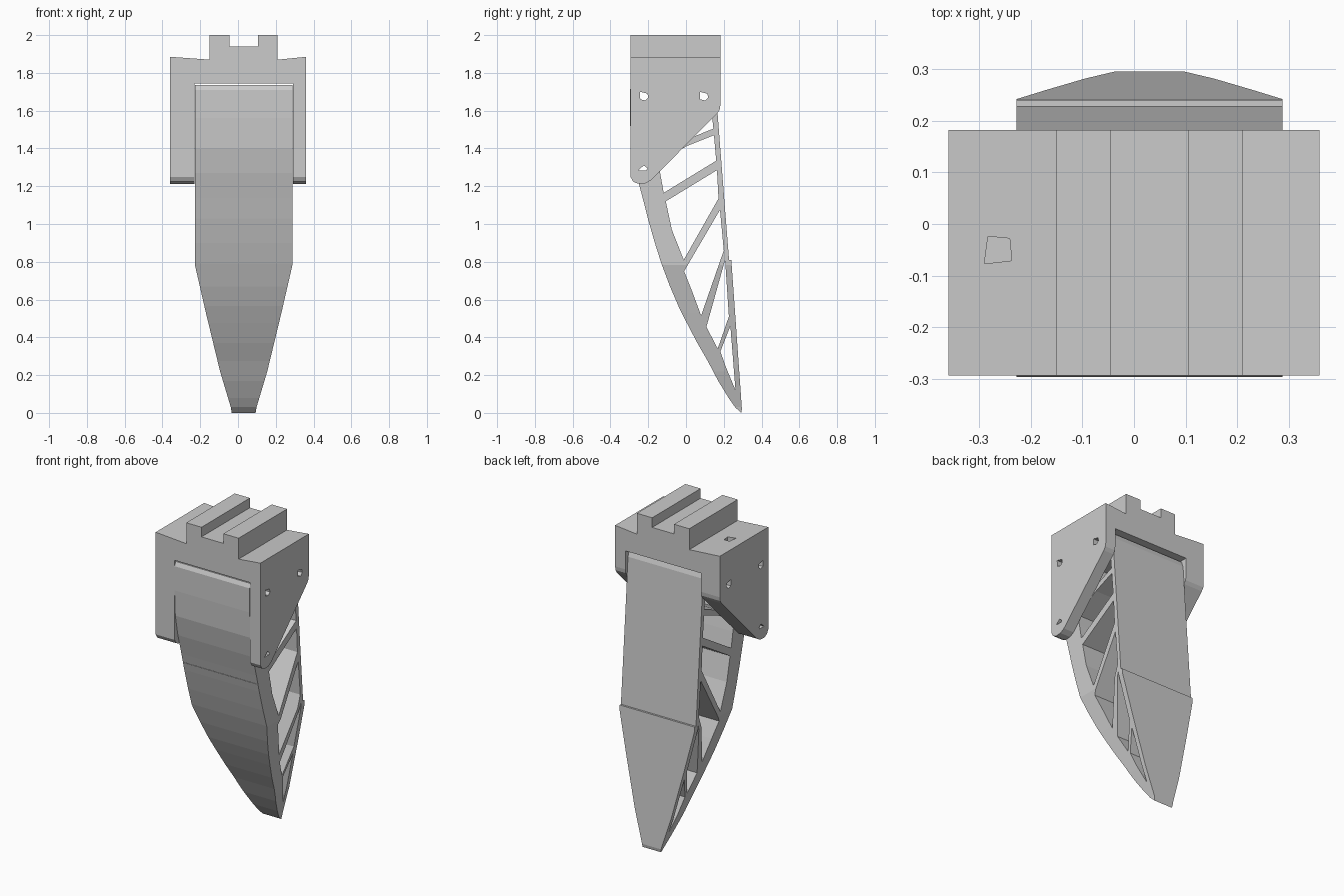
import bpy, bmesh

CX = 0.03  # centre of the finger and rails in x


def prism(name, pts, lo, hi, axis):
    """Extrude a 2D profile along x (y,z points), y (x,z points) or z (x,y points)."""
    bm = bmesh.new()

    def place(p, d):
        return {'x': (d, p[0], p[1]), 'y': (p[0], d, p[1]), 'z': (p[0], p[1], d)}[axis]

    a = [bm.verts.new(place(p, lo)) for p in pts]
    b = [bm.verts.new(place(p, hi)) for p in pts]
    bm.faces.new(a)
    bm.faces.new(b)
    n = len(pts)
    for i in range(n):
        j = (i + 1) % n
        bm.faces.new((a[i], a[j], b[j], b[i]))
    bmesh.ops.recalc_face_normals(bm, faces=bm.faces[:])
    me = bpy.data.meshes.new(name)
    bm.to_mesh(me)
    bm.free()
    ob = bpy.data.objects.new(name, me)
    bpy.context.collection.objects.link(ob)
    return ob


def boolean(ob, cutter, op='DIFFERENCE'):
    mod = ob.modifiers.new("cut", 'BOOLEAN')
    mod.operation, mod.solver, mod.object = op, 'EXACT', cutter
    dg = bpy.context.evaluated_depsgraph_get()
    me = bpy.data.meshes.new_from_object(ob.evaluated_get(dg))
    ob.modifiers.clear()
    ob.data = me
    bpy.data.objects.remove(cutter)


# Finger: side profile with curved front and straight back
finger = prism("finger", [
    (-0.285, 1.735), (-0.297, 1.71), (-0.297, 1.56), (-0.29, 1.40), (-0.265, 1.27),
    (-0.23, 1.14), (-0.202, 1.03), (-0.165, 0.90), (-0.13, 0.79), (-0.085, 0.67),
    (-0.04, 0.565), (0.005, 0.475), (0.06, 0.37), (0.115, 0.275), (0.17, 0.17),
    (0.225, 0.08), (0.26, 0.03), (0.292, 0.0), (0.296, 0.02),
    (0.24, 0.81), (0.228, 0.81), (0.205, 1.10), (0.166, 1.60), (0.158, 1.70),
    (0.145, 1.735)], CX - 0.258, CX + 0.258, 'x')

# Windows between the slanted ribs
windows = [
    [(-0.175, 1.70), (-0.17, 1.45), (-0.155, 1.37), (0.01, 1.45), (0.145, 1.505),
     (0.125, 1.70)],
    [(-0.15, 1.33), (-0.135, 1.26), (-0.118, 1.165), (0.16, 1.335), (0.148, 1.47),
     (0.01, 1.415)],
    [(-0.107, 1.12), (-0.075, 0.97), (-0.012, 0.81), (0.172, 1.135), (0.164, 1.285)],
    [(-0.01, 0.75), (0.03, 0.65), (0.08, 0.515), (0.2, 0.86), (0.18, 1.075)],
    [(0.108, 0.455), (0.168, 0.34), (0.227, 0.51), (0.207, 0.81)],
    [(0.182, 0.325), (0.212, 0.24), (0.262, 0.12), (0.235, 0.46)],
]
for w in windows:
    boolean(finger, prism("window", w, -1, 1, 'x'))

# Taper of the lower finger seen from the front
half = [(0.258, 1.9), (0.264, 1.05), (0.262, 0.8), (0.20, 0.53), (0.125, 0.22),
        (0.068, 0.03), (0.06, -0.02)]
outline = [(CX + x, z) for x, z in half] + [(CX - x, z) for x, z in reversed(half)]
boolean(finger, prism("taper", outline, -1, 1, 'y'), 'INTERSECT')

# Fine seam across the front
boolean(finger, prism("seam", [(-0.23, 1.085), (-0.209, 1.082), (-0.23, 1.079)],
                      -1, 1, 'x'))

# Mount: inverted U with two rails on top
mount = prism("mount_bracket", [
    (-0.36, 1.1), (-0.36, 1.885), (-0.15, 1.87), (-0.15, 2.0), (-0.045, 2.0),
    (-0.045, 1.94), (0.105, 1.94), (0.105, 2.0), (0.21, 2.0), (0.21, 1.87),
    (0.36, 1.885), (0.36, 1.1), (0.29, 1.1), (0.29, 1.745), (-0.23, 1.745),
    (-0.23, 1.1)], -0.294, 0.182, 'y')

# Side outline of the cheeks
boolean(mount, prism("cheek_outline", [
    (-0.4, 2.1), (-0.4, 1.3), (-0.294, 1.25), (-0.28, 1.225), (-0.255, 1.213),
    (-0.215, 1.215), (-0.185, 1.232), (0.165, 1.585), (0.178, 1.605), (0.182, 1.63),
    (0.3, 1.7), (0.3, 2.1)], -1, 1, 'x'), 'INTERSECT')

# Pin holes through both cheeks and the finger
pin = [(-0.022, 0.022), (0.018, 0.012), (0.022, -0.008), (0.006, -0.024), (-0.02, -0.018)]
low = [(-0.03, -0.006), (-0.002, 0.02), (0.018, 0.005), (0.012, -0.006)]
for y, z, shape in [(-0.222, 1.678, pin), (0.095, 1.678, pin), (-0.222, 1.29, low)]:
    pts = [(y + a, z + b) for a, b in shape]
    for ob in (mount, finger):
        boolean(ob, prism("pin_hole", pts, -1, 1, 'x'))

# Square hole in the top
boolean(mount, prism("top_hole", [(-0.29, -0.077), (-0.237, -0.071), (-0.241, -0.028),
                                  (-0.283, -0.024)], 1.73, 2.1, 'z'))
